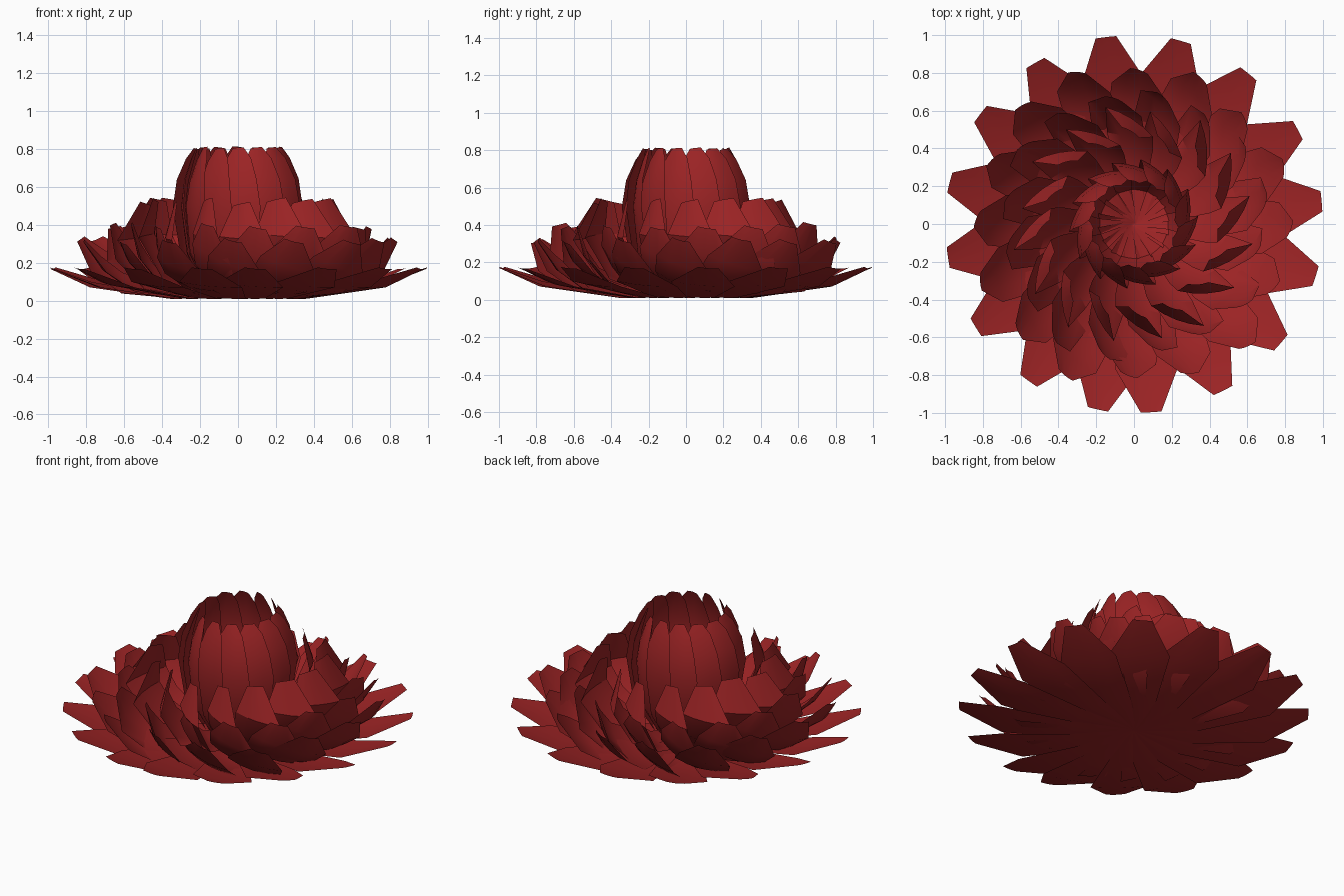
import bpy
import random
from math import radians, sin, cos
from mathutils import Vector

cube = bpy.data.objects.get("Cube")
if cube:
    bpy.data.objects.remove(cube)

random.seed(4)
RED = (0.33, 0.017, 0.018, 1)
red = bpy.data.materials.new("petal_red")
red.use_nodes = True
red.diffuse_color = RED
bsdf = red.node_tree.nodes["Principled BSDF"]
bsdf.inputs["Base Color"].default_value = RED
bsdf.inputs["Roughness"].default_value = 0.8

COLUMNS = (-1, -0.5, 0, 0.5, 1)


def petal_ring(name, count, step, start, profile, yaw, cup, vary):
    """Ring of twisted petals; profile rows are (radius, height, half width)."""
    verts, faces = [], []
    n, last = len(COLUMNS), len(profile) - 1
    for k in range(count):
        a = radians(start + step * k)
        radial = Vector((cos(a), sin(a), 0))
        tangent = Vector((-sin(a), cos(a), 0))
        reach = 1 + random.uniform(-vary, vary)
        lift = 1 + random.uniform(-vary, vary * 0.3)
        twist = yaw * (1 + random.uniform(-4, 4) * vary)
        base = len(verts)
        for i, (r, z, half) in enumerate(profile):
            p, q = profile[max(i - 1, 0)], profile[min(i + 1, last)]
            # Outer side of the petal at this row
            out = (radial * (q[1] - p[1]) + Vector((0, 0, p[0] - q[0]))).normalized()
            t = radians(twist) * min(1, 0.4 + i / last)
            across = tangent * cos(t) + out * sin(t)
            belly = out * cos(t) - tangent * sin(t)
            centre = radial * r * reach + Vector((0, 0, z * lift))
            for u in COLUMNS:
                v = centre + across * (u * half) + belly * (cup * half * (0.5 - u * u))
                v.z = max(v.z, 0)
                verts.append(v)
        for i in range(last):
            for j in range(n - 1):
                b = base + i * n + j
                faces.append((b, b + n, b + n + 1, b + 1))
    mesh = bpy.data.meshes.new(name)
    mesh.from_pydata(verts, [], faces)
    mesh.materials.append(red)
    obj = bpy.data.objects.new(name, mesh)
    bpy.context.collection.objects.link(obj)
    bpy.ops.object.select_all(action="DESELECT")
    obj.select_set(True)
    bpy.context.view_layer.objects.active = obj
    bpy.ops.object.shade_smooth_by_angle(angle=radians(30))


# Wide, nearly flat petals at the bottom
petal_ring("outer_petals", 16, 22.92, -84.8,
           [(0, 0.02, 0.01), (0.35, 0.015, 0.11), (0.76, 0.08, 0.17), (1.0, 0.17, 0.055)],
           5, 0.06, 0)

# Rising petals, low and high
petal_ring("low_petals", 16, 22.5, -92,
           [(0, 0.03, 0.02), (0.35, 0.04, 0.11), (0.6, 0.09, 0.16),
            (0.74, 0.19, 0.15), (0.84, 0.32, 0.05)], 25, 0.15, 0.05)
petal_ring("middle_petals", 16, 22.5, -81,
           [(0, 0.04, 0.02), (0.3, 0.05, 0.1), (0.51, 0.11, 0.15),
            (0.64, 0.25, 0.15), (0.69, 0.4, 0.05)], 34, 0.15, 0.05)

# Steep petals around the core
petal_ring("upper_petals", 16, 22.5, -88,
           [(0, 0.05, 0.02), (0.25, 0.07, 0.09), (0.43, 0.17, 0.14),
            (0.53, 0.34, 0.15), (0.47, 0.53, 0.055)], 40, 0.15, 0.04)

# Tall closed cup in the centre
petal_ring("core_petals", 14, 360 / 14, -90,
           [(0, 0.06, 0.01), (0.18, 0.08, 0.07), (0.27, 0.25, 0.11), (0.3, 0.5, 0.12),
            (0.285, 0.64, 0.1), (0.25, 0.75, 0.07), (0.225, 0.81, 0.03)], 17, 0.15, 0.01)
